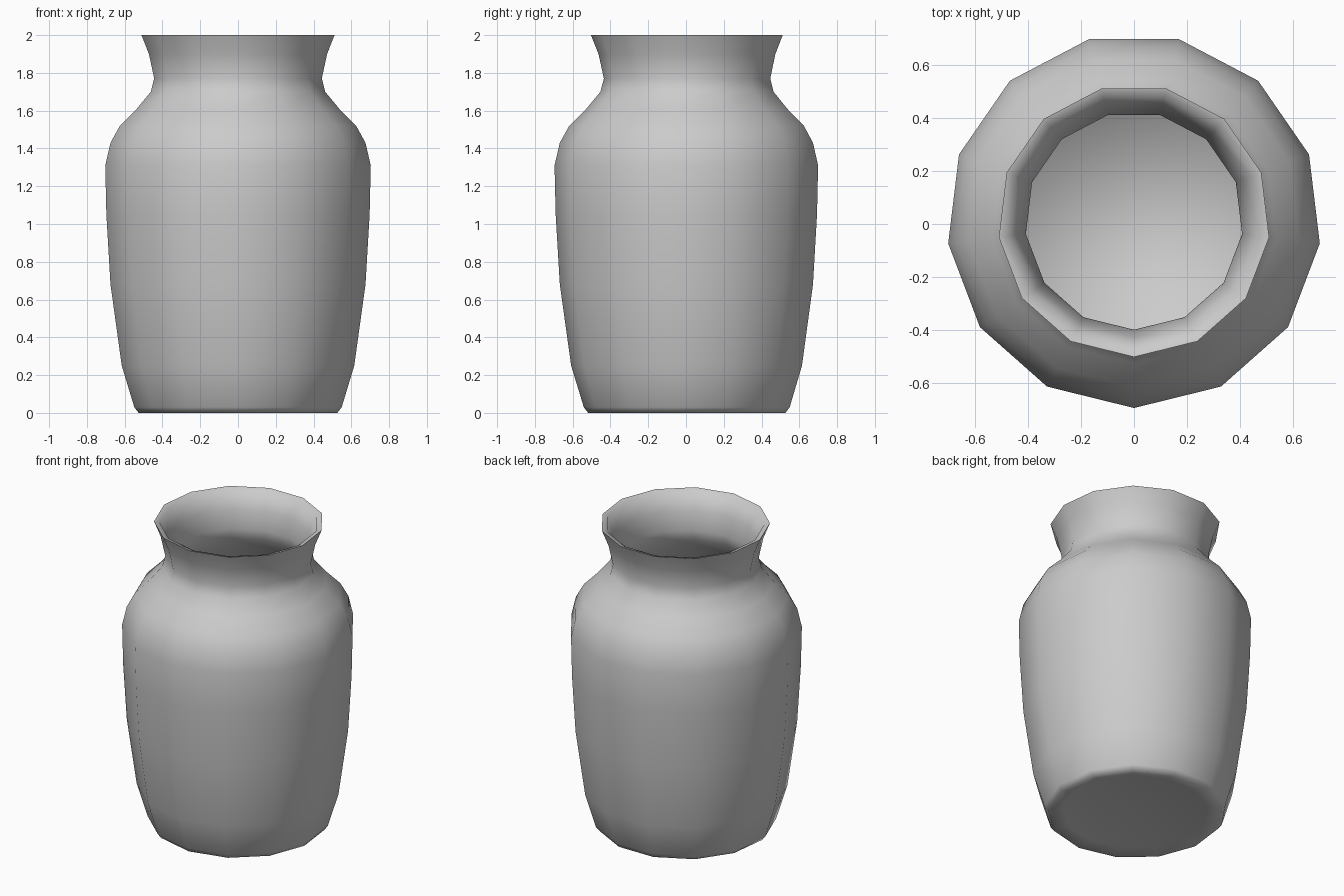
import bpy
import bmesh
from math import pi, cos, sin, radians

cube = bpy.data.objects.get("Cube")
if cube:
    bpy.data.objects.remove(cube, do_unlink=True)

SIDES = 13
CENTRE_Y = 0.012

# Outer wall from foot to lip, as (radius, height)
outer = [(0.53, 0.0), (0.553, 0.03), (0.62, 0.25), (0.68, 0.68), (0.702, 1.05),
         (0.708, 1.31), (0.68, 1.43), (0.63, 1.52), (0.54, 1.61), (0.465, 1.70),
         (0.447, 1.77), (0.475, 1.90), (0.515, 2.0)]
# Inner wall from lip down to the inside floor
inner = [(0.48, 1.99), (0.44, 1.88), (0.412, 1.76), (0.43, 1.69), (0.50, 1.58),
         (0.59, 1.49), (0.645, 1.41), (0.668, 1.30), (0.64, 0.68), (0.58, 0.25),
         (0.51, 0.07)]
# Shallow hollow under the foot
foot = (0.44, 0.02)


def lathe(name, profile, material):
    """Closed body of revolution: rings joined by quads, capped at both ends."""
    bm = bmesh.new()
    rings = []
    for r, z in profile:
        angles = [-pi / 2 + 2 * pi * i / SIDES for i in range(SIDES)]
        rings.append([bm.verts.new((r * cos(a), r * sin(a) + CENTRE_Y, z)) for a in angles])
    for low, high in zip(rings, rings[1:]):
        for i in range(SIDES):
            j = (i + 1) % SIDES
            bm.faces.new((low[i], low[j], high[j], high[i]))
    bm.faces.new(list(reversed(rings[0])))
    bm.faces.new(rings[-1])
    bmesh.ops.recalc_face_normals(bm, faces=bm.faces)
    mesh = bpy.data.meshes.new(name)
    bm.to_mesh(mesh)
    bm.free()
    mesh.materials.append(material)
    obj = bpy.data.objects.new(name, mesh)
    bpy.context.collection.objects.link(obj)
    return obj


# Plain grey clay
clay = bpy.data.materials.new("grey_clay")
clay.use_nodes = True
grey = (0.6, 0.6, 0.6, 1.0)
clay.diffuse_color = grey
clay.node_tree.nodes["Principled BSDF"].inputs["Base Color"].default_value = grey

# Jar with open mouth and hollow inside
jar = lathe("jar", [foot] + outer + inner, clay)
bpy.ops.object.select_all(action="DESELECT")
jar.select_set(True)
bpy.context.view_layer.objects.active = jar
bpy.ops.object.shade_smooth_by_angle(angle=radians(85))
